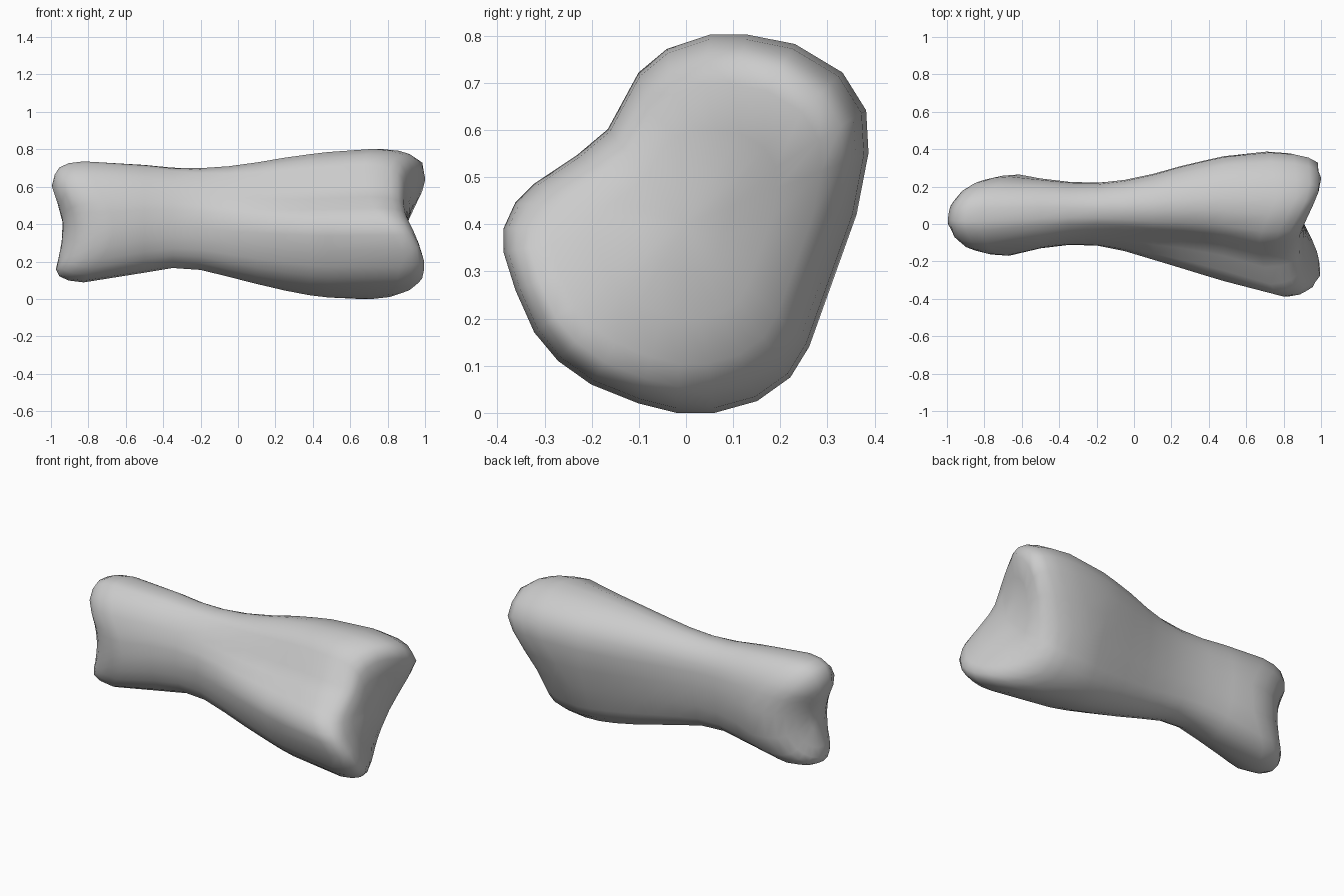
import bpy
import bmesh
from math import atan2, cos, sin, copysign

default_cube = bpy.data.objects.get("Cube")
if default_cube:
    bpy.data.objects.remove(default_cube, do_unlink=True)

# Outline of the large end as (y, z)
large_outline = [
    (.05, .8), (.13, .8), (.23, .78), (.33, .72), (.38, .64), (.385, .55),
    (.36, .42), (.31, .28), (.26, .14), (.22, .075), (.15, .025), (.06, 0),
    (-.02, 0), (-.1, .02), (-.2, .06), (-.27, .11), (-.32, .17), (-.36, .26),
    (-.385, .34), (-.385, .39), (-.36, .445), (-.32, .485), (-.23, .545),
    (-.165, .6), (-.1, .72), (-.04, .77)]

# Shaft stations: x, lowest y, highest y, lowest z, highest z, share of large outline
shaft_stations = [
    (-.5, -.13, .245, .14, .718, .1),
    (-.35, -.112, .228, .165, .703, .2),
    (-.2, -.115, .225, .155, .7, .38),
    (-.05, -.145, .24, .118, .71, .6),
    (.1, -.19, .27, .08, .73, .8),
    (.25, -.235, .31, .045, .755, .95),
    (.38, -.275, .34, .02, .773, 1),
    (.48, -.305, .362, .008, .785, 1)]
small_end = (-.17, .265, .088, .737, 0)
large_end = (-.387, .387, 0, .802, 1)

# Rounded rims: section scale, distance back from the end face
small_rim = [(1, .18), (.97, .1), (.9, .05), (.78, .025), (.6, .01), (.3, 0)]
large_rim = [(1, .2), (.975, .11), (.93, .055), (.86, .02), (.74, 0), (.5, 0), (.25, 0)]


def section(y_low, y_high, z_low, z_high, share, scale=1):
    """Blend a soft oval with the large outline, fitted to the given bounds."""
    points = []
    for y, z in large_outline:
        u, v = y / .385, (z - .4) / .4
        angle = atan2(v, u)
        oval_u = copysign(abs(cos(angle)) ** .85, cos(angle))
        oval_v = copysign(abs(sin(angle)) ** .85, sin(angle))
        u = oval_u + (u - oval_u) * share
        v = oval_v + (v - oval_v) * share
        points.append(((y_low + y_high) / 2 + scale * u * (y_high - y_low) / 2,
                       (z_low + z_high) / 2 + scale * v * (z_high - z_low) / 2))
    return points


def small_face(y, z):
    """Shallow saddle between upper and lower knobs."""
    rise = (z - .37) / .22
    return -.938 - .067 * min(rise * rise, 1) + 2.5 * (y - .02) ** 2


def large_face(y, z):
    """Twisted saddle: knobs at upper back and lower front, hollows between."""
    return .91 + max(-.09, min(1.7 * y * (z - .42), .1))


# Collect the rings from the small end to the large end
rings = []
for scale, back in reversed(small_rim):
    rings.append([(small_face(y, z) + back, y, z)
                  for y, z in section(*small_end, scale)])
for x, *bounds in shaft_stations:
    rings.append([(x, y, z) for y, z in section(*bounds)])
# The back knob is rounder than the front one
for scale, back in large_rim:
    rings.append([(large_face(y, z) - back * (1.05 + y), y, z)
                  for y, z in section(*large_end, scale)])

# Skin the rings and close both ends with fans
bm = bmesh.new()
loops = [[bm.verts.new(p) for p in ring] for ring in rings]
count = len(large_outline)
for a, b in zip(loops, loops[1:]):
    for i in range(count):
        j = (i + 1) % count
        bm.faces.new((a[i], a[j], b[j], b[i]))
for loop, face, y, z in ((loops[0], small_face, .05, .41),
                         (loops[-1], large_face, 0, .4)):
    tip = bm.verts.new((face(y, z), y, z))
    for i in range(count):
        bm.faces.new((loop[i], loop[(i + 1) % count], tip))
bmesh.ops.recalc_face_normals(bm, faces=bm.faces)

mesh = bpy.data.meshes.new("bone")
bm.to_mesh(mesh)
bm.free()
bone = bpy.data.objects.new("bone", mesh)
bpy.context.collection.objects.link(bone)

# Plain grey surface
colour = (.6, .6, .6, 1)
grey = bpy.data.materials.new("plain grey")
grey.use_nodes = True
grey.diffuse_color = colour
grey.node_tree.nodes["Principled BSDF"].inputs["Base Color"].default_value = colour
mesh.materials.append(grey)

bpy.context.view_layer.objects.active = bone
bone.select_set(True)
bpy.ops.object.shade_smooth_by_angle(angle=.9)
